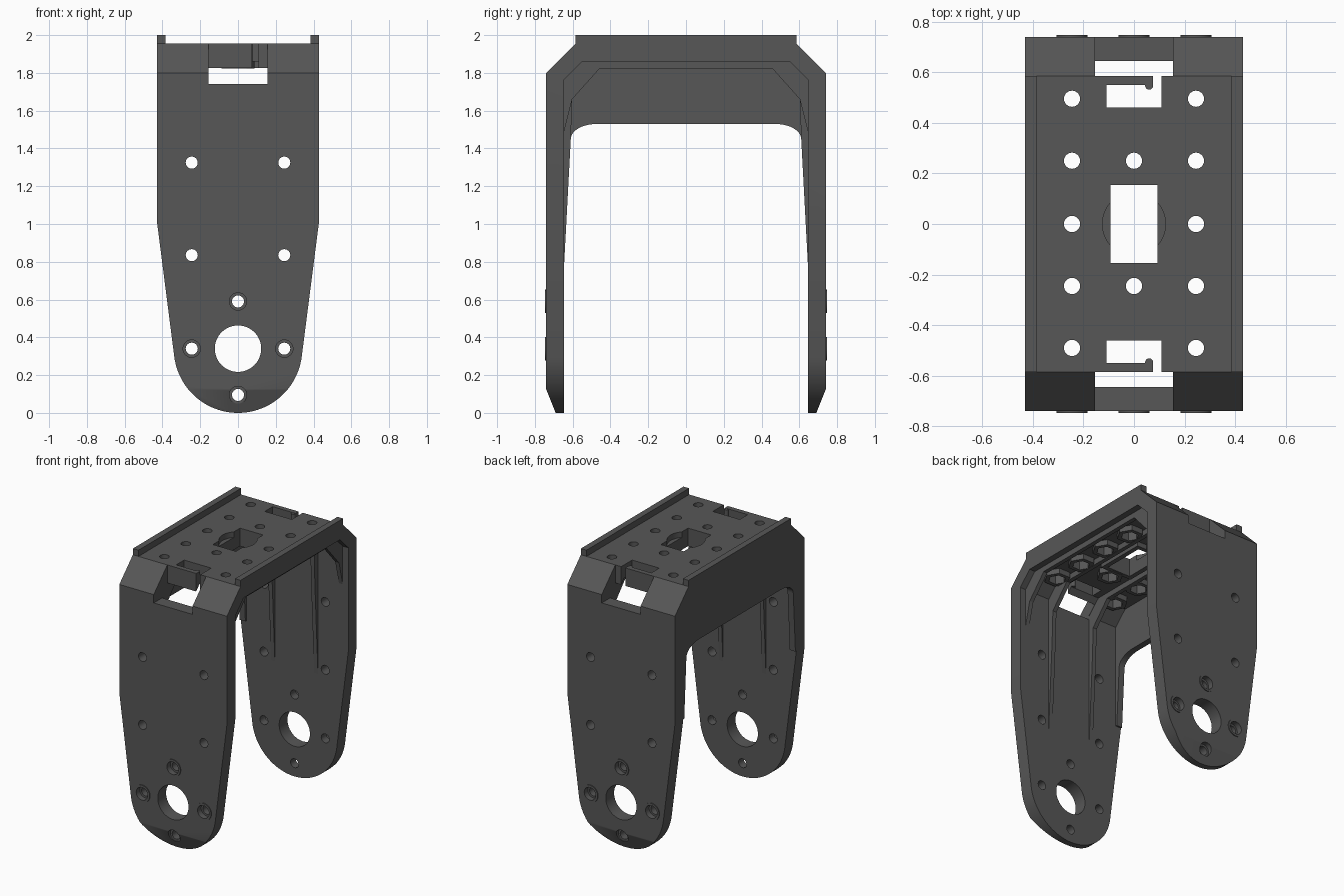
import bpy, bmesh, math
from mathutils import Vector

if "Cube" in bpy.data.objects:
    bpy.data.objects.remove(bpy.data.objects["Cube"])

mat = bpy.data.materials.new("dark_grey")
mat.diffuse_color = (0.095, 0.095, 0.095, 1)
mat.use_nodes = True
mat.node_tree.nodes["Principled BSDF"].inputs["Base Color"].default_value = mat.diffuse_color


def prism(name, pts, axis, a, b):
    """Extrude a 2D outline along an axis from a to b."""
    def place(p, t):
        u, v = p
        return {'x': (t, u, v), 'y': (u, t, v), 'z': (u, v, t)}[axis]
    bm = bmesh.new()
    low = [bm.verts.new(place(p, a)) for p in pts]
    high = [bm.verts.new(place(p, b)) for p in pts]
    bm.faces.new(low)
    bm.faces.new(high)
    n = len(pts)
    for i in range(n):
        j = (i + 1) % n
        bm.faces.new((low[i], low[j], high[j], high[i]))
    bmesh.ops.recalc_face_normals(bm, faces=bm.faces)
    me = bpy.data.meshes.new(name)
    bm.to_mesh(me)
    bm.free()
    me.materials.append(mat)
    ob = bpy.data.objects.new(name, me)
    bpy.context.collection.objects.link(ob)
    return ob


def circle(u, v, r, n=32, turn=0.0):
    return [(u + r * math.cos(turn + 2 * math.pi * i / n),
             v + r * math.sin(turn + 2 * math.pi * i / n)) for i in range(n)]


def rect(u0, u1, v0, v1):
    return [(u0, v0), (u1, v0), (u1, v1), (u0, v1)]


def mirrored(pts):
    """Close a half outline by mirroring it in the first coordinate."""
    return pts + [(-u, v) for u, v in reversed(pts)]


def combine(ob, tool, op='DIFFERENCE'):
    m = ob.modifiers.new("cut", 'BOOLEAN')
    m.operation, m.solver, m.object = op, 'EXACT', tool
    dg = bpy.context.evaluated_depsgraph_get()
    me = bpy.data.meshes.new_from_object(ob.evaluated_get(dg))
    ob.modifiers.clear()
    ob.data = me
    bpy.data.objects.remove(tool)


def cut(ob, pts, axis, a, b):
    combine(ob, prism("cutter", pts, axis, a, b))


# U-shaped body: side profile intersected with the front silhouette
half = [(0.585, 1.955), (0.74, 1.80), (0.74, 0.125), (0.69, 0.0),
        (0.645, 0.0), (0.645, 1.765), (0.55, 1.86)]
body = prism("bracket_body", half + [(-y, z) for y, z in reversed(half)], 'x', -0.43, 0.43)
R, CZ = 0.34, 0.34
d = math.hypot(0.43, 1.02 - CZ)
end = math.atan2(1.02 - CZ, 0.43) - math.acos(R / d)
arc = [(R * math.cos(t), CZ + R * math.sin(t)) for t in
       [end + (-math.pi / 2 - end) * i / 28 for i in range(28)]]
outline = [(0.43, 2.1), (0.43, 1.02)] + arc + [(0, 0)]
outline += [(-x, z) for x, z in reversed(outline[:-1])]
combine(body, prism("silhouette", outline, 'y', -1, 1), 'INTERSECT')

# holes through both legs
cut(body, circle(0, CZ, 0.123, 48), 'y', -1, 1)
screws = [(0, 0.59), (-0.245, 0.34), (0.245, 0.34), (0, 0.095)]
for x, z in screws + [(sx * 0.245, z) for sx in (-1, 1) for z in (1.325, 0.835)]:
    cut(body, circle(x, z, 0.032, 24), 'y', -1, 1)

for s in (-1, 1):
    # counterbores with raised rims
    for i, (x, z) in enumerate(screws):
        a, b = sorted((s * 0.705, s * 0.8))
        cut(body, circle(x, z, 0.046, 24), 'y', a, b)
        if i < 3:
            a, b = sorted((s * 0.735, s * 0.746))
            rim = prism("screw_rim", circle(x, z, 0.062, 24), 'y', a, b)
            cut(rim, circle(x, z, 0.046, 24), 'y', -1, 1)
    # shoulder notch and clip window
    a, b = sorted((s * 0.585, s * 0.8))
    cut(body, rect(-0.155, 0.155, a, b), 'z', 1.74, 2.1)
    win = [(-0.108, 0.46), (0.108, 0.46), (0.108, 0.62), (0.075, 0.62),
           (0.075, 0.55), (-0.108, 0.55)]
    cut(body, [(x, s * y) for x, y in win], 'z', 1.8, 2.1)
    prism("clip_knob", circle(0.06, s * 0.547, 0.016, 20), 'z', 1.862, 1.953)

# top plate: centre window, round recess, bolt holes
cut(body, circle(0, 0, 0.125, 48), 'z', 1.915, 2.1)
cut(body, rect(-0.092, 0.092, -0.155, 0.155), 'z', 1.7, 2.1)
bolts = [(sx * 0.245, y) for sx in (-1, 1) for y in (-0.49, -0.245, 0, 0.25, 0.495)]
bolts += [(0, 0.25), (0, -0.245)]
for x, y in bolts:
    cut(body, circle(x, y, 0.032, 24), 'z', 1.7, 2.1)
    cut(body, circle(x, y, 0.058, 6), 'z', 1.8, 1.885)
    nut = prism("nut_socket", circle(x, y, 0.088, 6), 'z', 1.822, 1.865)
    cut(nut, circle(x, y, 0.058, 6), 'z', 1.7, 2)

# frame under the centre window
frame = prism("window_frame", rect(-0.125, 0.125, -0.185, 0.185), 'z', 1.825, 1.865)
cut(frame, rect(-0.092, 0.092, -0.155, 0.155), 'z', 1.7, 2)

# side lips on the top
for s in (-1, 1):
    a, b = sorted((s * 0.385, s * 0.43))
    prism("top_lip", rect(-0.585, 0.585, 1.945, 2.0), 'x', a, b)

# inner ribs: two long, one short at the open side
back = [(0.56, 1.88), (0.665, 1.775)]
long_rib = back + [(0.665, 0.79), (0.645, 0.79), (0.61, 1.45), (0.603, 1.66), (0.46, 1.82)]
short_rib = back + [(0.665, 1.49), (0.645, 1.49), (0.603, 1.66), (0.46, 1.82)]
for name, pts, x in (("long_rib", long_rib, -0.172), ("long_rib", long_rib, 0.172),
                     ("short_rib", short_rib, 0.37)):
    rib = prism(name, mirrored(pts), 'x', x - 0.015, x + 0.015)
    for bx, by in bolts:
        if abs(bx - x) < 0.08:
            cut(rib, circle(bx, by, 0.058, 6), 'z', 1.7, 1.885)

# deep side wall with rounded inner corners
corner = [(0.47 + 0.14 * math.sin(t), 1.45 + 0.08 * math.cos(t)) for t in
          [math.pi / 2 * (1 - i / 10) for i in range(11)]]
wall = [(0.56, 1.90), (0.70, 1.76), (0.70, 1.02), (0.634, 1.02)] + corner
prism("side_wall", mirrored(wall), 'x', -0.43, -0.385)

# smooth curved surfaces, keep sharp edges
for ob in bpy.context.collection.objects:
    ob.select_set(True)
bpy.context.view_layer.objects.active = body
bpy.ops.object.shade_smooth_by_angle(angle=math.radians(25))
